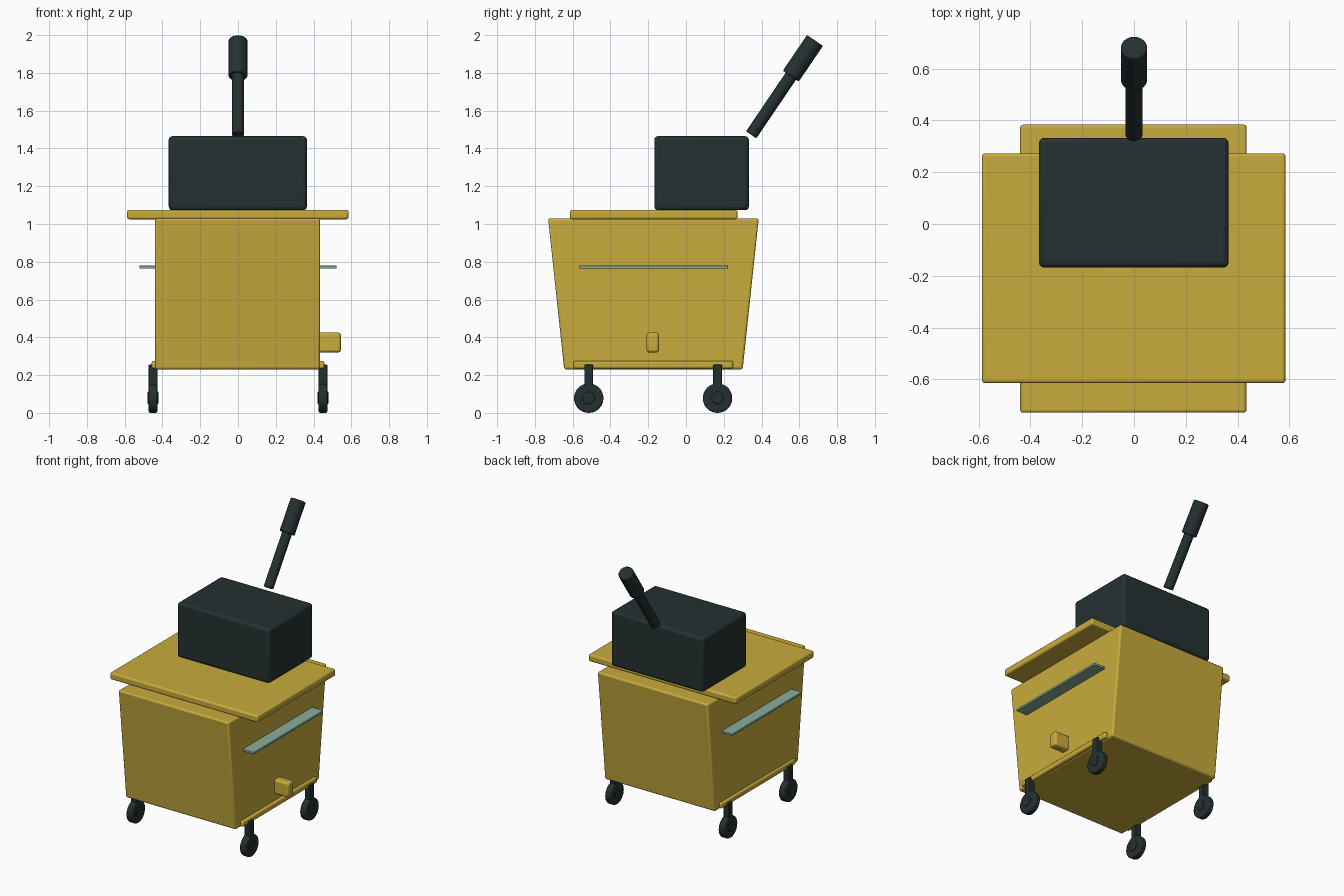
import bpy, math
from mathutils import Vector

if "Cube" in bpy.data.objects:
    bpy.data.objects.remove(bpy.data.objects["Cube"])


def material(name, rgb):
    m = bpy.data.materials.new(name)
    m.diffuse_color = (*rgb, 1)
    m.use_nodes = True
    m.node_tree.nodes["Principled BSDF"].inputs["Base Color"].default_value = m.diffuse_color
    return m


YELLOW = material("mustard_yellow", (0.58, 0.41, 0.045))
DARK = material("dark_slate", (0.018, 0.03, 0.031))
GLASS = material("pale_green", (0.25, 0.42, 0.33))


def finish(o, name, mat, bevel=0.0, segments=3):
    o.name = name
    o.data.materials.append(mat)
    if bevel:
        b = o.modifiers.new("rounded_edges", 'BEVEL')
        b.width, b.segments, b.limit_method = bevel, segments, 'ANGLE'
    bpy.ops.object.shade_smooth_by_angle(angle=math.radians(35))
    return o


def box(name, lo, hi, mat, bevel=0.0):
    lo, hi = Vector(lo), Vector(hi)
    bpy.ops.mesh.primitive_cube_add(size=1, location=(lo + hi) / 2)
    o = bpy.context.object
    for v in o.data.vertices:
        v.co = v.co * (hi - lo)
    return finish(o, name, mat, bevel)


def rod(name, a, b, radius, mat, bevel=0.0, sides=32):
    a, b = Vector(a), Vector(b)
    d = b - a
    bpy.ops.mesh.primitive_cylinder_add(vertices=sides, radius=radius, depth=d.length,
                                        location=(a + b) / 2)
    o = bpy.context.object
    o.rotation_euler = d.to_track_quat('Z', 'Y').to_euler()
    return finish(o, name, mat, bevel, 2)


# Cart body, tapering toward the bottom at front and back
body = box("body", (-0.44, -0.73, 0.23), (0.435, 0.385, 1.03), YELLOW, 0.012)
for v in body.data.vertices:
    if v.co.z < 0:
        v.co.y *= 0.945 / 1.115

# Overhanging lid and the box standing on it
box("lid", (-0.587, -0.615, 1.025), (0.585, 0.273, 1.075), YELLOW, 0.012)
box("top_box", (-0.367, -0.168, 1.073), (0.365, 0.333, 1.465), DARK, 0.02)

# Slanted handle with a thicker grip
rod("handle_shaft", (0, 0.345, 1.472), (0, 0.565, 1.797), 0.033, DARK, 0.004)
rod("handle_grip", (0, 0.555, 1.783), (0, 0.683, 1.972), 0.051, DARK, 0.006)

# Plug on the right side
box("side_plug", (0.42, -0.208, 0.32), (0.545, -0.143, 0.425), YELLOW, 0.014)

for s, side in ((-1, "left"), (1, "right")):
    # Thin side shelf and bottom rail
    xs = sorted((s * 0.43, s * 0.522))
    box(side + "_shelf", (xs[0], -0.567, 0.764), (xs[1], 0.222, 0.78), GLASS, 0.003)
    xs = sorted((s * 0.415, s * 0.457))
    box(side + "_rail", (xs[0], -0.595, 0.235), (xs[1], 0.25, 0.275), YELLOW, 0.01)
    # Casters
    for y, end in ((-0.515, "front"), (0.167, "back")):
        n = side + "_" + end
        x = s * 0.45
        box(n + "_caster_stem", (x - 0.023, y - 0.023, 0.12), (x + 0.023, y + 0.023, 0.255),
            DARK, 0.004)
        rod(n + "_wheel", (x - 0.023, y, 0.078), (x + 0.023, y, 0.078), 0.078, DARK, 0.008)
        rod(n + "_hub", (x - 0.028, y, 0.08), (x + 0.028, y, 0.08), 0.033, DARK, 0.003)
